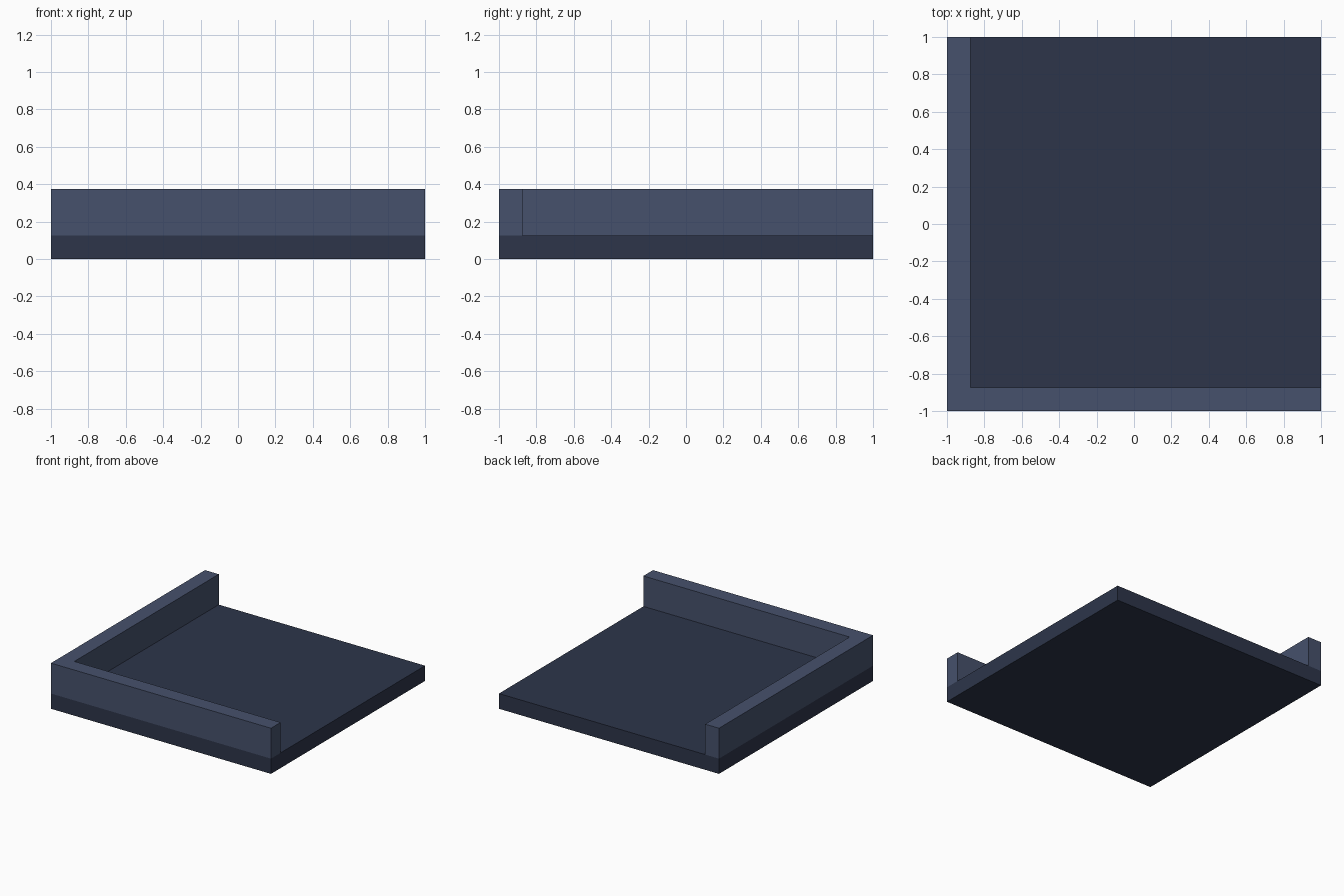
import bpy
import bmesh

cube = bpy.data.objects.get("Cube")
if cube:
    bpy.data.objects.remove(cube, do_unlink=True)


def srgb(*rgb):
    """Convert 0-255 sRGB values to a linear RGBA colour."""
    lin = [(c / 255 / 12.92) if c <= 10 else ((c / 255 + 0.055) / 1.055) ** 2.4 for c in rgb]
    return (*lin, 1.0)


def make_material(name, colour):
    mat = bpy.data.materials.new(name)
    mat.use_nodes = True
    mat.diffuse_color = colour
    bsdf = next(n for n in mat.node_tree.nodes if n.type == 'BSDF_PRINCIPLED')
    bsdf.inputs["Base Color"].default_value = colour
    return mat


def prism(name, outline, z0, z1, mat):
    """Extrude a counter-clockwise outline in x, y from z0 up to z1."""
    bm = bmesh.new()
    base = bm.faces.new([bm.verts.new((x, y, z0)) for x, y in outline])
    top = bmesh.ops.extrude_face_region(bm, geom=[base], use_keep_orig=True)
    verts = [g for g in top["geom"] if isinstance(g, bmesh.types.BMVert)]
    bmesh.ops.translate(bm, verts=verts, vec=(0, 0, z1 - z0))
    bmesh.ops.recalc_face_normals(bm, faces=bm.faces)
    mesh = bpy.data.meshes.new(name)
    bm.to_mesh(mesh)
    bm.free()
    mesh.materials.append(mat)
    obj = bpy.data.objects.new(name, mesh)
    bpy.context.collection.objects.link(obj)
    return obj


floor_blue = make_material("dark slate blue", srgb(45, 53, 74))
wall_blue = make_material("slate blue", srgb(70, 81, 108))

FLOOR_TOP = 0.125
WALL_TOP = 0.375
INNER = -0.875  # inner face of both walls

# Square floor slab
prism("floor_slab", [(-1, -1), (1, -1), (1, 1), (-1, 1)], 0, FLOOR_TOP, floor_blue)

# L-shaped corner wall along the front and right edges
prism("corner_wall",
      [(-1, -1), (1, -1), (1, INNER), (INNER, INNER), (INNER, 1), (-1, 1)],
      FLOOR_TOP, WALL_TOP, wall_blue)
